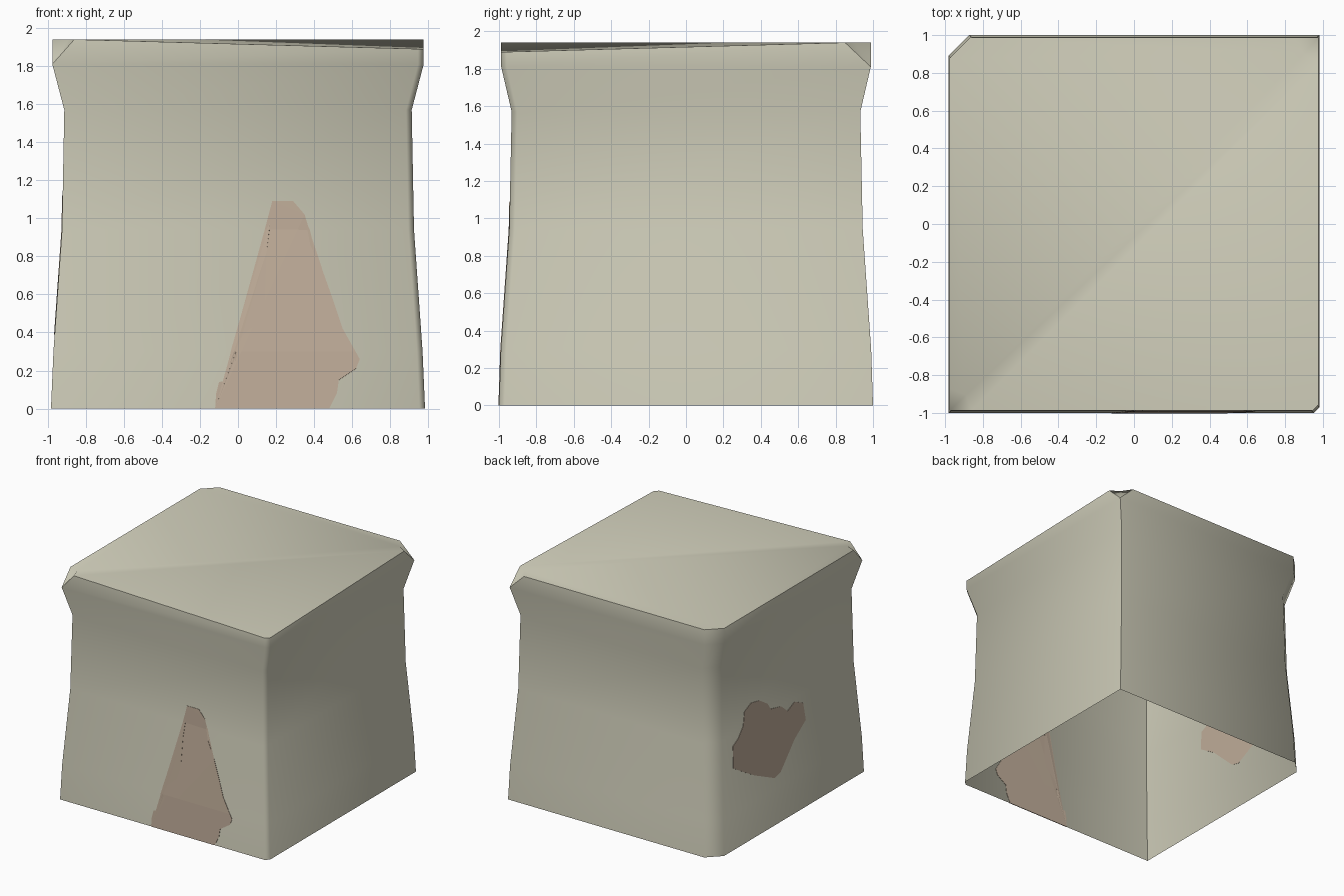
import bpy, bmesh, math
from mathutils import Vector

if "Cube" in bpy.data.objects:
    bpy.data.objects.remove(bpy.data.objects["Cube"])


def material(name, rgb):
    m = bpy.data.materials.new(name)
    m.diffuse_color = (*rgb, 1)
    m.use_nodes = True
    m.node_tree.nodes["Principled BSDF"].inputs["Base Color"].default_value = m.diffuse_color
    return m


PALE = material("pale_stone", (0.645, 0.631, 0.503))
BROWN = material("brown_stain", (0.533, 0.423, 0.323))

# wall profile: height, half width in x, half depth in y
PROFILE = [(0, .983, 1.0), (.3, .97, .99), (.94, .925, .945),
           (1.57, .913, .932), (1.81, .976, .988)]
TOP = 1.94


def half_sizes(z):
    for (z0, x0, y0), (z1, x1, y1) in zip(PROFILE, PROFILE[1:]):
        if z <= z1:
            t = (z - z0) / (z1 - z0)
            return x0 + t * (x1 - x0), y0 + t * (y1 - y0)
    return PROFILE[-1][1:]


def make_object(name, bm, mat):
    mesh = bpy.data.meshes.new(name)
    bm.to_mesh(mesh)
    bm.free()
    mesh.materials.append(mat)
    ob = bpy.data.objects.new(name, mesh)
    bpy.context.collection.objects.link(ob)
    return ob


# Block shell: open below, one wide and one narrow bevelled corner
bm = bmesh.new()
rings = []
for z, x, y in PROFILE:
    pts = [(-x, -y), (x - .03, -y), (x, -y + .03), (x, y), (-x + .11, y), (-x, y - .11)]
    rings.append([bm.verts.new((px, py, z)) for px, py in pts])
for a, b in zip(rings, rings[1:]):
    for i in range(6):
        j = (i + 1) % 6
        bm.faces.new((a[i], a[j], b[j], b[i]))

# Rim with two chipped corners and a sagging front right corner
_, X, Y = PROFILE[-1]
fl, fr1, fr2, br, bl1, bl2 = rings[-1]


def top(x, y, z=TOP):
    return bm.verts.new((x, y, z))


chip_f, chip_m, chip_l = top(-.86, -Y), top(-.89, -.905), top(-X, -.87)
chip_r, chip_n, chip_b = top(X, .85), top(.90, .90), top(.84, Y)
t_fr1, t_fr2 = top(X - .03, -Y, 1.89), top(X, -Y + .03, 1.89)
t_bl1, t_bl2 = top(-X + .11, Y), top(-X, Y - .11)
for f in [(fl, fr1, t_fr1, chip_f), (fr1, fr2, t_fr2, t_fr1), (fr2, br, chip_r, t_fr2),
          (br, bl1, t_bl1, chip_b), (bl1, bl2, t_bl2, t_bl1), (bl2, fl, chip_l, t_bl2),
          (fl, chip_f, chip_m), (fl, chip_m, chip_l),
          (br, chip_b, chip_n), (br, chip_n, chip_r),
          (chip_f, t_fr1, t_fr2, chip_r),
          (chip_f, chip_r, chip_n, chip_b, t_bl1, t_bl2, chip_l, chip_m)]:
    bm.faces.new(f)
bmesh.ops.recalc_face_normals(bm, faces=bm.faces)
block = make_object("block_shell", bm, PALE)
bpy.context.view_layer.objects.active = block
block.select_set(True)
bpy.ops.object.shade_smooth_by_angle(angle=math.radians(55))
block.select_set(False)


# Stains: thin plates following the walls, showing on both sides
def stain(name, outline, place):
    bm = bmesh.new()
    bm.faces.new([bm.verts.new((u, 0, z)) for u, z in outline])
    bmesh.ops.triangulate(bm, faces=bm.faces[:])
    for z, _, _ in PROFILE[1:3]:
        bmesh.ops.bisect_plane(bm, geom=bm.verts[:] + bm.edges[:] + bm.faces[:],
                               plane_co=(0, 0, z), plane_no=(0, 0, 1))
    for v in bm.verts:
        hx, hy = half_sizes(v.co.z)
        v.co = Vector(place(v.co.x, v.co.z, hx, hy))
    ob = make_object(name, bm, BROWN)
    mod = ob.modifiers.new("thickness", 'SOLIDIFY')
    mod.thickness, mod.offset = .006, 0


stain("front_stain",
      [(-.12, 0), (-.115, .08), (-.10, .14), (-.02, .15), (.005, .18), (-.015, .22),
       (-.01, .30), (.02, .38), (.04, .45), (.11, .46), (.14, .55), (.15, .82),
       (.17, 1.0), (.18, 1.09), (.29, 1.09), (.35, 1.02), (.38, .86), (.45, .71),
       (.50, .57), (.55, .42), (.64, .26), (.62, .21), (.53, .15), (.52, .08), (.48, 0)],
      lambda u, z, hx, hy: (u, -hy, z))
stain("left_stain",
      [(.71, .67), (.70, .85), (.62, .89), (.55, .965), (.53, 1.08), (.44, 1.12),
       (.33, 1.10), (.22, 1.03), (.18, .97), (.04, .94), (-.04, .87), (-.14, .91),
       (-.25, .86), (-.27, .71), (-.11, .61), (.10, .41), (.18, .39), (.26, .46),
       (.44, .51), (.58, .59)],
      lambda u, z, hx, hy: (-hx, u, z))
